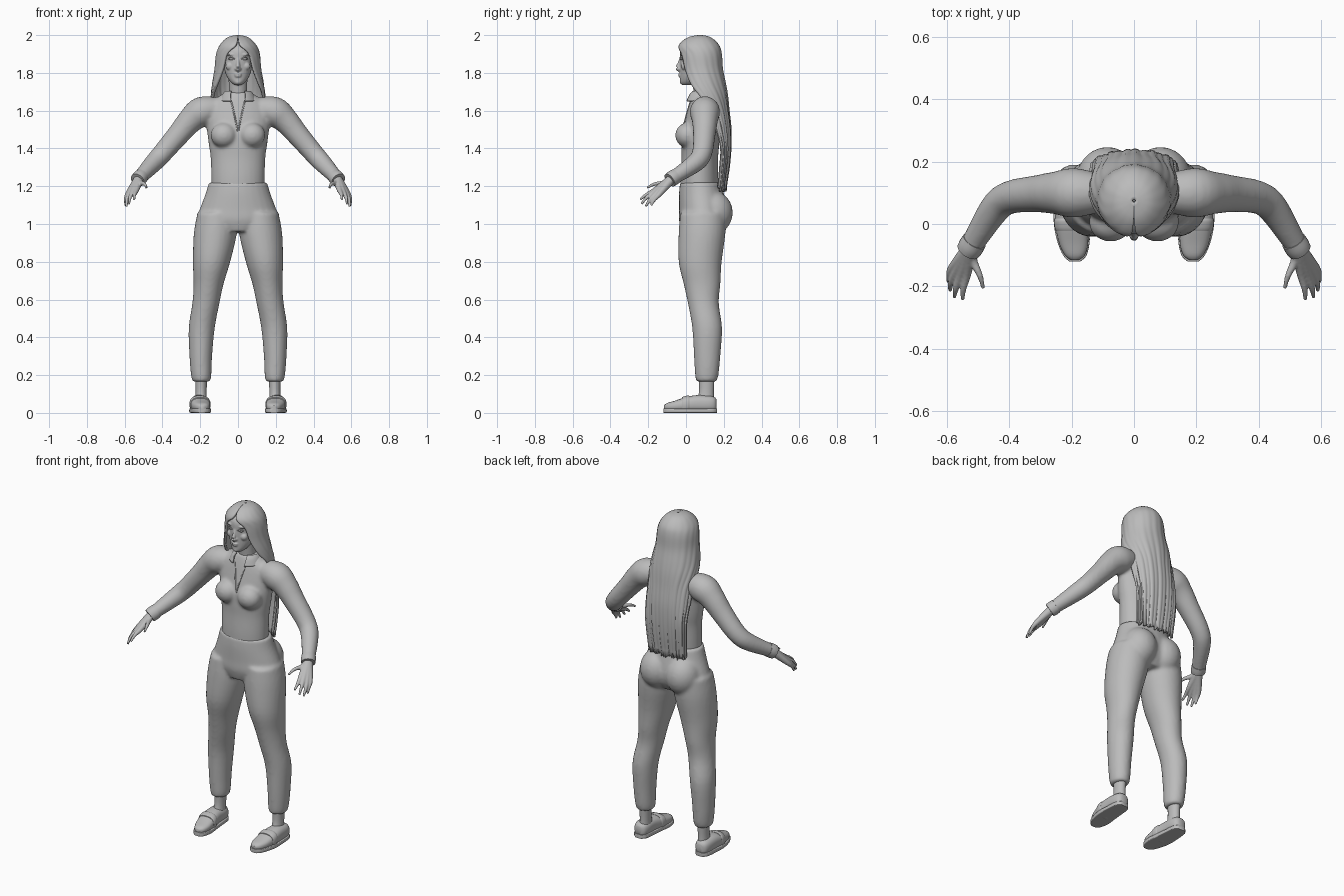
import bpy
import bmesh
import math
import random
from mathutils import Vector, Matrix

random.seed(4)
cube = bpy.data.objects.get("Cube")
if cube:
    bpy.data.objects.remove(cube)

clay = bpy.data.materials.new("plain_grey")
GREY = (0.5, 0.5, 0.5, 1)
clay.use_nodes = True
clay.diffuse_color = GREY
clay.node_tree.nodes["Principled BSDF"].inputs["Base Color"].default_value = GREY


def select(objs):
    bpy.ops.object.select_all(action='DESELECT')
    for o in objs:
        o.select_set(True)
    bpy.context.view_layer.objects.active = objs[0]


def make(name, bm):
    bmesh.ops.recalc_face_normals(bm, faces=bm.faces)
    mesh = bpy.data.meshes.new(name)
    bm.to_mesh(mesh)
    bm.free()
    obj = bpy.data.objects.new(name, mesh)
    bpy.context.collection.objects.link(obj)
    mesh.materials.append(clay)
    select([obj])
    bpy.ops.object.shade_smooth_by_angle(angle=math.radians(45))
    return obj


def spline(rows, steps):
    """Smooth curve through the given rows of numbers."""
    p = [Vector(r) for r in rows]
    p = [p[0]] + p + [p[-1]]
    out = []
    for a, b, c, d in zip(p, p[1:], p[2:], p[3:]):
        for k in range(steps):
            t = k / steps
            out.append(b + (c - a) * (t / 2) + (a * 2 - b * 5 + c * 4 - d) * (t * t / 2)
                       + (b * 3 - a - c * 3 + d) * (t ** 3 / 2))
    return out + [p[-1]]


def loft(name, rows, axis=None, side=1, sides=28, steps=4, square=1):
    """Skin elliptical rings (x, y, z, radius, radius); no axis follows the path."""
    rows = [r if len(r) > 4 else r + (r[3],) for r in rows]
    pts = spline(rows, steps)
    bm = bmesh.new()
    rings = []
    for i, p in enumerate(pts):
        u, v = Vector((1, 0, 0)), Vector((0, 1, 0))
        if axis == 'Y':
            v = Vector((0, 0, 1))
        elif axis is None:
            t = (pts[min(i + 1, len(pts) - 1)] - pts[max(i - 1, 0)])[:3]
            t = Vector(t).normalized()
            u = t.cross(Vector((0, 0, 1))).normalized()
            v = u.cross(t)
        ring = []
        for k in range(sides):
            a = math.tau * k / sides
            c, s = math.cos(a), math.sin(a)
            c = math.copysign(abs(c) ** square, c)
            s = math.copysign(abs(s) ** square, s)
            co = Vector(p[:3]) + u * c * p[3] + v * s * p[4]
            co.x *= side
            ring.append(bm.verts.new(co))
        rings.append(ring)
    for r, q in zip(rings, rings[1:]):
        for k in range(sides):
            n = (k + 1) % sides
            bm.faces.new((r[k], r[n], q[n], q[k]))
    bm.faces.new(rings[0])
    bm.faces.new(rings[-1])
    return make(name, bm)


def ball(name, loc, radii):
    bm = bmesh.new()
    bmesh.ops.create_uvsphere(bm, u_segments=24, v_segments=14, radius=1,
                              matrix=Matrix.LocRotScale(Vector(loc), None, Vector(radii)))
    return make(name, bm)


def sheet(name, rows, thick, wave=0, ragged=0, columns=72, steps=4):
    """Curved sheet round the back, open at the front: (z, y, rx, ry, gap angle)."""
    bm = bmesh.new()
    pts = spline(rows, steps)
    grid = []
    for i, (z, cy, rx, ry, gap) in enumerate(pts):
        line = []
        fade = i / len(pts)
        for k in range(columns + 1):
            a = gap + (math.tau - 2 * gap) * k / columns
            w = wave * fade * (math.sin(k * 1.3) + math.sin(k * 0.55))
            drop = random.uniform(0, ragged) if i == len(pts) - 1 else 0
            line.append(bm.verts.new(((rx + w) * math.sin(a), cy - (ry + w) * math.cos(a), z - drop)))
        grid.append(line)
    for r, q in zip(grid, grid[1:]):
        for k in range(columns):
            bm.faces.new((r[k], r[k + 1], q[k + 1], q[k]))
    obj = make(name, bm)
    mod = obj.modifiers.new("thickness", 'SOLIDIFY')
    mod.thickness = thick
    mod.offset = 0
    return obj


def blend(name, objs, voxel, rounds):
    """Fuse overlapping parts into one smooth skin."""
    select(objs)
    bpy.ops.object.join()
    obj = objs[0]
    obj.name = name
    mod = obj.modifiers.new("fuse", 'REMESH')
    mod.mode = 'VOXEL'
    mod.voxel_size = voxel
    mod.use_smooth_shade = True
    mod = obj.modifiers.new("relax", 'SMOOTH')
    mod.iterations = rounds
    for m in list(obj.modifiers):
        bpy.ops.object.modifier_apply(modifier=m.name)
    return obj


SIDES = (("left", 1), ("right", -1))

# Shirt: torso, bust and sleeves
shirt = [loft("torso", [(0, .07, 1.17, .14, .1), (0, .07, 1.25, .142, .1), (0, .073, 1.35, .145, .097),
                        (0, .076, 1.42, .155, .1), (0, .08, 1.5, .165, .097), (0, .09, 1.58, .17, .088),
                        (0, .095, 1.64, .15, .077), (0, .093, 1.68, .095, .062), (0, .09, 1.7, .06, .05)], 'Z')]
for word, s in SIDES:
    shirt.append(ball("bust", (.075 * s, .005, 1.47), (.07, .062, .066)))
    shirt.append(loft("sleeve", [(.1, .1, 1.61, .06), (.19, .1, 1.595, .08), (.25, .1, 1.55, .069),
                                 (.31, .097, 1.48, .06), (.4, .085, 1.375, .053), (.45, .045, 1.32, .049),
                                 (.525, -.075, 1.24, .036)], side=s))
shirt = blend("shirt", shirt, .009, 8)

# Trousers: pelvis, seat and legs
trousers = [loft("pelvis", [(0, .076, 1.22, .155, .108), (0, .082, 1.16, .172, .119), (0, .09, 1.08, .202, .127),
                            (0, .088, 1.02, .215, .125), (0, .08, .96, .12, .1)], 'Z')]
for word, s in SIDES:
    trousers.append(ball("seat", (.085 * s, .143, 1.06), (.1, .105, .115)))
    trousers.append(loft("leg", [(.11, .09, 1.06, .105, .12), (.12, .085, .95, .114, .124), (.14, .075, .8, .099, .114),
                                 (.156, .085, .68, .079, .097), (.17, .092, .58, .072, .082),
                                 (.192, .112, .45, .069, .079), (.197, .112, .3, .06, .07),
                                 (.195, .11, .2, .054, .062), (.194, .108, .165, .047, .053)], 'Z', s))
trousers = blend("trousers", trousers, .009, 8)

# Head: neck, skull and facial features
head = [loft("skull", [(0, .005, 1.735, .018, .025), (0, .015, 1.75, .038, .046), (0, .03, 1.78, .059, .062),
                       (0, .045, 1.82, .072, .078), (0, .056, 1.87, .077, .089), (0, .06, 1.92, .078, .089),
                       (0, .07, 1.955, .06, .07), (0, .07, 1.975, .03, .035)], 'Z'),
        loft("neck", [(0, .095, 1.6, .06, .05), (0, .09, 1.68, .049, .048), (0, .08, 1.78, .05, .05)], 'Z'),
        loft("nose", [(0, -.026, 1.88, .007), (0, -.036, 1.85, .009), (0, -.043, 1.826, .013), (0, -.03, 1.815, .012)]),
        ball("upper_lip", (0, -.033, 1.793, ), (.021, .009, .005)),
        ball("lower_lip", (0, -.032, 1.783), (.018, .009, .006)),
        ball("chin", (0, -.016, 1.752), (.02, .017, .015))]
for word, s in SIDES:
    head.append(ball("nostril", (.011 * s, -.032, 1.821), (.008, .01, .007)))
    head.append(ball("brow", (.034 * s, -.017, 1.897), (.026, .014, .007)))
    head.append(ball("cheek", (.043 * s, -.006, 1.835), (.023, .02, .022)))
blend("head", head, .004, 4)
for word, s in SIDES:
    ball(word + "_eye", (.034 * s, -.021, 1.874), (.015, .011, .007))
    loft(word + "_eyelid", [(.016, -.028, 1.872, .003), (.034, -.031, 1.882, .003), (.052, -.016, 1.874, .003)],
         side=s, sides=8)

# Long hair framing the face and falling down the back
sheet("hair", [(1.994, .075, .004, .004, 0), (1.982, .071, .052, .057, .02), (1.945, .068, .09, .1, .12),
               (1.9, .074, .108, .108, .55), (1.82, .08, .116, .108, .74), (1.74, .092, .13, .112, 1),
               (1.68, .107, .137, .107, 1.28), (1.6, .132, .137, .09, 1.55), (1.5, .16, .136, .072, 1.6),
               (1.4, .185, .132, .046, 1.6), (1.3, .18, .128, .042, 1.6), (1.2, .172, .12, .034, 1.6)],
      .014, .0025, .03)

# Collar and open neckline
sheet("collar", [(1.702, .088, .066, .058, .55), (1.685, .083, .08, .07, .5), (1.65, .083, .097, .084, .38)], .006)
for word, s in SIDES:
    edge = []
    for x, z in ((.036, 1.65), (.022, 1.59), (.009, 1.53), (.002, 1.49)):
        hit, spot, normal, face = shirt.ray_cast((x * s, -1, z), (0, 1, 0))
        edge.append((x, spot.y if hit else 0, z, .004))
    loft(word + "_neckline", edge, side=s, sides=8)

for word, s in SIDES:
    # Sleeve cuff
    loft(word + "_cuff", [(.512, -.054, 1.253, .04), (.523, -.072, 1.242, .041), (.532, -.086, 1.232, .039)], side=s)

    # Hand: palm strands run from the wrist into each finger
    wrist = (.525, -.075, 1.24, .025)
    fingers = [((.537, -.16, 1.182), (.548, -.21, 1.155), (.55, -.243, 1.13)),
               ((.556, -.163, 1.172), (.572, -.208, 1.14), (.577, -.236, 1.106)),
               ((.572, -.155, 1.163), (.588, -.192, 1.126), (.59, -.214, 1.092)),
               ((.582, -.14, 1.16), (.594, -.168, 1.128), (.596, -.185, 1.098)),
               ((.518, -.115, 1.218), (.495, -.165, 1.212), (.484, -.206, 1.192))]
    hand = [loft("finger", [wrist, a + (.015,), b + (.0095,), c + (.006,)], side=s, sides=14) for a, b, c in fingers]
    blend(word + "_hand", hand, .004, 3)

    # Ankle
    loft(word + "_ankle", [(.196, .1, .05, .032, .05), (.195, .108, .11, .029, .039), (.195, .11, .2, .032, .042)], 'Z', s)

    # Slip-on shoe: upper, strap and sole
    loft(word + "_shoe_upper", [(.19, -.116, .03, .012, .01), (.19, -.1, .032, .032, .02), (.194, -.06, .036, .047, .028),
                                (.201, 0, .044, .052, .04), (.205, .06, .049, .048, .045), (.205, .12, .048, .045, .043),
                                (.205, .15, .046, .036, .038), (.205, .162, .044, .02, .026)], 'Y', s, square=.8)
    loft(word + "_shoe_strap", [(.199, -.022, .042, .052, .04), (.2, -.012, .043, .055, .044),
                                (.202, .008, .046, .055, .046), (.203, .018, .047, .051, .043)], 'Y', s, square=.8)
    loft(word + "_shoe_sole", [(.19, -.12, .012, .018, .012), (.19, -.1, .012, .038, .012), (.195, -.05, .012, .053, .012),
                               (.203, .01, .012, .055, .012), (.205, .08, .012, .05, .012),
                               (.205, .14, .012, .043, .012), (.205, .165, .012, .022, .012)], 'Y', s, square=.25)
